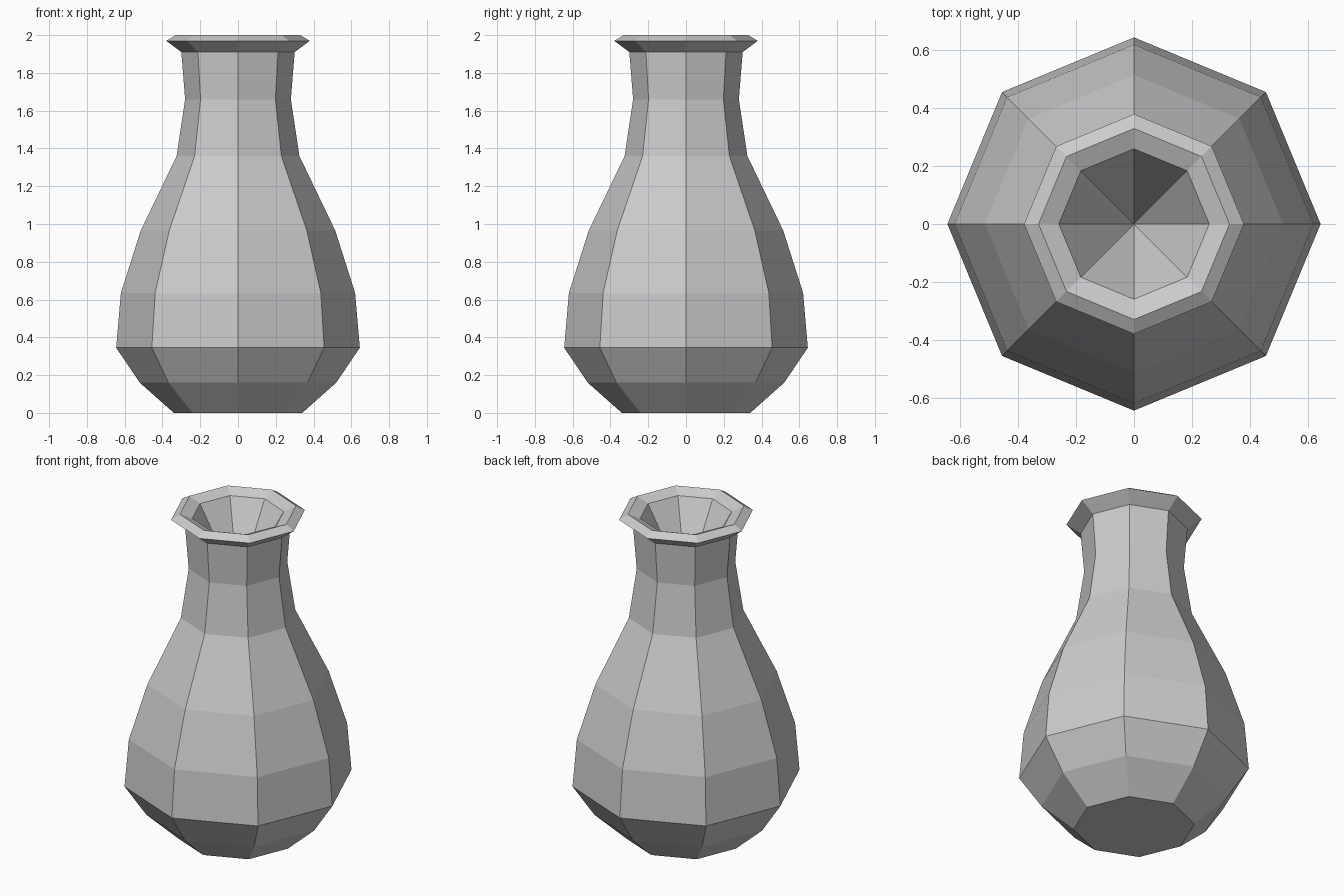
import bpy
import bmesh
from math import cos, sin, pi

cube = bpy.data.objects.get("Cube")
if cube:
    bpy.data.objects.remove(cube, do_unlink=True)

SIDES = 8

# Outline as (radius, height): base, belly, neck, lip, inner mouth
PROFILE = [
    (0.34, 0.0), (0.52, 0.16), (0.645, 0.345), (0.62, 0.635),
    (0.515, 0.965), (0.325, 1.36), (0.28, 1.66), (0.30, 1.91),
    (0.38, 1.97), (0.33, 2.0), (0.26, 1.97),
]
MOUTH_BOTTOM = 1.52

# Grey clay material
clay = bpy.data.materials.new("grey_clay")
clay.use_nodes = True
grey = (0.6, 0.6, 0.6, 1.0)
clay.diffuse_color = grey
clay.node_tree.nodes["Principled BSDF"].inputs["Base Color"].default_value = grey

# Vase body: one ring of vertices per outline point, bridged with flat quads
bm = bmesh.new()
rings = []
for radius, height in PROFILE:
    angles = [2 * pi * i / SIDES for i in range(SIDES)]
    rings.append([bm.verts.new((radius * cos(a), radius * sin(a), height)) for a in angles])

for low, high in zip(rings, rings[1:]):
    for i in range(SIDES):
        j = (i + 1) % SIDES
        bm.faces.new((low[i], low[j], high[j], high[i]))

# Closed base and funnel-shaped mouth
bm.faces.new(list(reversed(rings[0])))
tip = bm.verts.new((0, 0, MOUTH_BOTTOM))
for i in range(SIDES):
    bm.faces.new((rings[-1][i], rings[-1][(i + 1) % SIDES], tip))

bmesh.ops.recalc_face_normals(bm, faces=bm.faces)
mesh = bpy.data.meshes.new("vase")
bm.to_mesh(mesh)
bm.free()
mesh.materials.append(clay)
vase = bpy.data.objects.new("vase", mesh)
bpy.context.collection.objects.link(vase)
